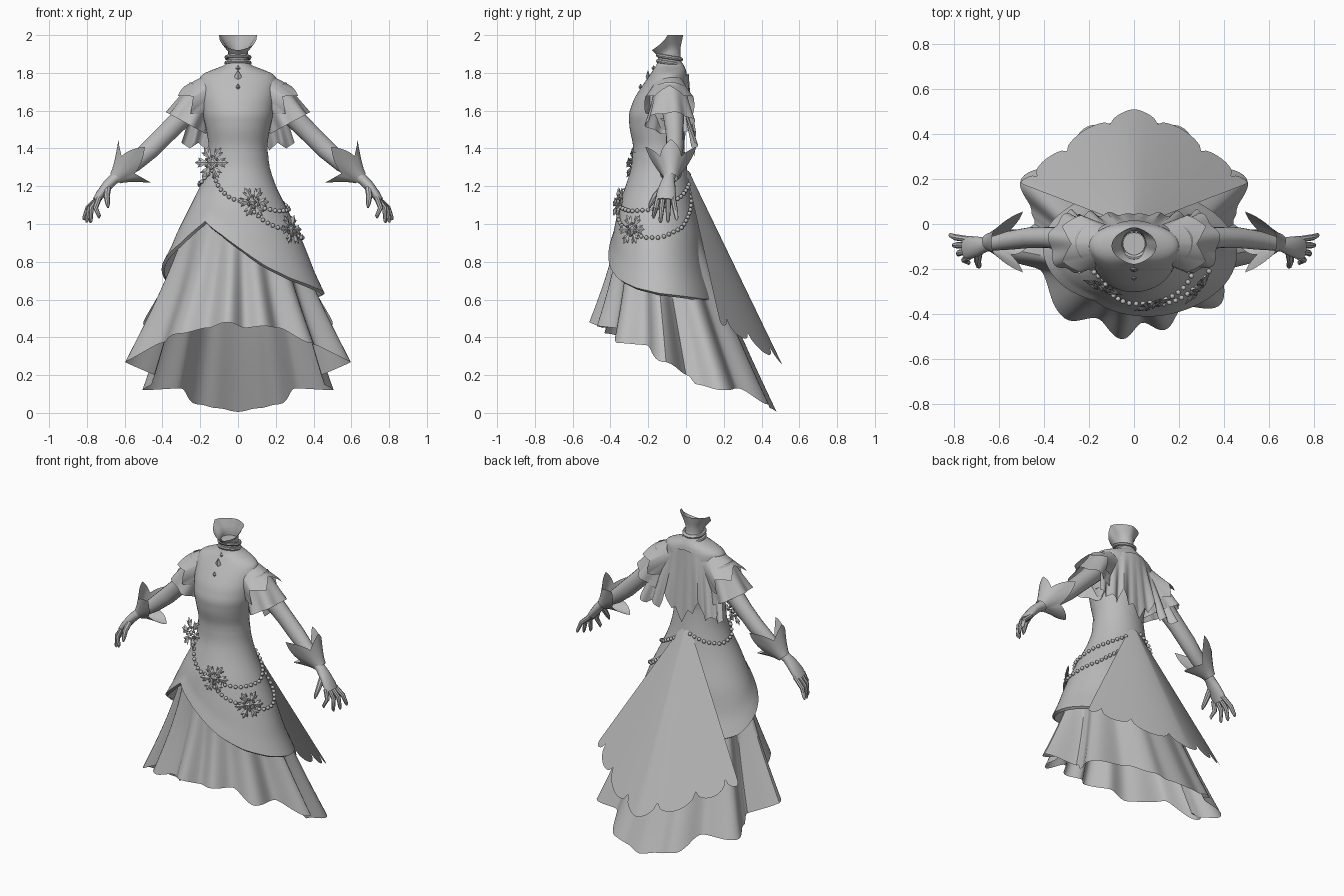
import bpy, bmesh, math
from mathutils import Vector, Matrix

if "Cube" in bpy.data.objects:
    bpy.data.objects.remove(bpy.data.objects["Cube"])

grey = bpy.data.materials.new("soft_grey")
grey.diffuse_color = (0.5, 0.5, 0.5, 1)
grey.use_nodes = True
grey.node_tree.nodes["Principled BSDF"].inputs["Base Color"].default_value = grey.diffuse_color
PI, sin, cos, rad = math.pi, math.sin, math.cos, math.radians

def finish(name, bm, mirror=False, fix=False):
    if fix:
        bmesh.ops.recalc_face_normals(bm, faces=bm.faces)
    me = bpy.data.meshes.new(name)
    bm.to_mesh(me)
    bm.free()
    me.materials.append(grey)
    me.shade_smooth()
    me.set_sharp_from_angle(angle=rad(40))
    ob = bpy.data.objects.new(name, me)
    bpy.context.collection.objects.link(ob)
    if mirror:
        ob.modifiers.new("mirror", 'MIRROR').use_mirror_merge = False

def grid(name, fn, nu, nv, wrap=True, mirror=False):
    """Surface from fn(u, v); u runs around, v runs down."""
    bm = bmesh.new()
    cols = nu if wrap else nu + 1
    vs = [[bm.verts.new(fn(i / nu, j / nv)) for j in range(nv + 1)] for i in range(cols)]
    for i in range(nu):
        a, b = vs[i], vs[(i + 1) % cols]
        for j in range(nv):
            bm.faces.new((a[j], a[j + 1], b[j + 1], b[j]))
    finish(name, bm, mirror)

def lerp(table, t, ease=False):
    """Interpolate rows (key, values...) with rising keys."""
    for p, q in zip(table, table[1:]):
        if t <= q[0]:
            f = max(0, (t - p[0]) / (q[0] - p[0]))
            f = (1 - cos(PI * f)) / 2 if ease else f
            return tuple(a + (b - a) * f for a, b in zip(p[1:], q[1:]))
    return table[-1][1:]

def soft(table, t, w):
    """Interpolation averaged over a window, for rounded profiles."""
    rows = [lerp(table, t + w * k / 4) for k in range(-4, 5)]
    return tuple(sum(c) / 9 for c in zip(*rows))

def add_tube(bm, rows, n=12):
    """Capped tube through rows (x, y, z, half width along y, half thickness)."""
    pts, rings = [Vector(r[:3]) for r in rows], []
    for k, p in enumerate(pts):
        d = (pts[min(k + 1, len(pts) - 1)] - pts[max(k - 1, 0)]).normalized()
        e1 = Vector((0, 1, 0))
        e1 = (e1 - d * e1.dot(d)).normalized()
        e2 = d.cross(e1)
        rings.append([bm.verts.new(p + e1 * rows[k][3] * cos(2 * PI * i / n)
                                   + e2 * rows[k][4] * sin(2 * PI * i / n)) for i in range(n)])
    for a, b in zip(rings, rings[1:]):
        for i in range(n):
            bm.faces.new((a[i], a[(i + 1) % n], b[(i + 1) % n], b[i]))
    bm.faces.new(rings[0])
    bm.faces.new(rings[-1])

def oval(row, phi, z):
    rx, yf, yb = row
    return Vector((rx * sin(phi), (yf + yb) / 2 - (yb - yf) / 2 * cos(phi), z))

# Bodice: z, half width, front y, back y
BODY = [(1.30, .16, -.28, 0), (1.42, .155, -.28, -.01), (1.5, .168, -.298, 0), (1.58, .186, -.304, .01),
        (1.66, .195, -.277, .015), (1.72, .203, -.24, .015), (1.77, .206, -.205, .01), (1.795, .185, -.187, .003),
        (1.815, .14, -.175, 0), (1.838, .075, -.158, -.01), (1.86, .055, -.15, -.025), (1.9, .05, -.145, -.03)]
grid("bodice", lambda u, v: oval(soft(BODY, 1.9 - .6 * v, .022 if v > .2 else .006), u * 2 * PI, 1.9 - .6 * v), 48, 60)

# Neck flaring into an open jaw rim that dips to a chin at the front
def neck(u, v):
    phi = u * 2 * PI
    dip = max(0, cos(phi)) ** .7
    low = oval((.05, -.145, -.03), phi, 1.88)
    mid = oval((.054, -.15, -.03), phi, 1.93 - .04 * dip)
    top = oval((.1 * abs(sin(phi)) ** .4, -.18, -.015), phi, 2 - .08 * dip)
    return top.lerp(mid, v * 2) if v < .5 else mid.lerp(low, v * 2 - 1)

grid("neck", neck, 32, 6)
bm = bmesh.new()
bmesh.ops.create_circle(bm, cap_ends=True, segments=24, radius=.05, matrix=Matrix.Translation((0, -.088, 1.9)))
finish("neck_cap", bm)

# Collar bands
def collar(u, v):
    r, z = .061 + .011 * cos(v * 2 * PI), 1.852 - .011 * sin(v * 2 * PI)
    return Vector((r * sin(u * 2 * PI), -.087 - r * cos(u * 2 * PI), z + .16 * r * cos(u * 2 * PI)))

grid("lower_collar_band", collar, 32, 8)
grid("upper_collar_band", lambda u, v: collar(u, v) + Vector((0, 0, .03)), 32, 8)

def add_gem(bm, m, x, y, sx, sy, sz):
    bmesh.ops.create_uvsphere(bm, u_segments=4, v_segments=2, radius=1,
                              matrix=m @ Matrix.Translation((x, y, 0)) @ Matrix.Diagonal((sx, sy, sz, 1)))

# Pendant of three diamonds
bm = bmesh.new()
for z, w, h in [(1.825, .013, .016), (1.78, .02, .036), (1.725, .012, .018)]:
    add_gem(bm, Matrix.Translation((0, lerp(BODY, z)[1] - .004, z)), 0, 0, w, .012, h)
finish("pendant", bm)

# Overskirt: fitted shape with a slanted hem rising to a peak
SKIRT = [(.6, .46, -.43, .15), (.8, .385, -.41, .10), (.95, .325, -.385, .08), (1.1, .25, -.355, .04),
         (1.2, .2, -.32, .02), (1.3, .166, -.288, .004), (1.38, .158, -.283, -.005)]
HEM = [(-180, .6), (-120, .69), (-90, .79), (-60, .89), (-35, 1.01), (-15, .94), (0, .875), (22, .77), (42, .705),
       (65, .66), (90, .63), (140, .6), (180, .6)]

def skirt_at(phi, z, out=0.0):
    return oval(soft(SKIRT, z, .03), phi, z) + Vector((sin(phi), -cos(phi), .35)).normalized() * out

def overskirt(u, v):
    deg = u * 360 - 180
    low = lerp(HEM, deg)[0]
    if v > .99:  # turned-in hem
        return skirt_at(rad(deg), low - .004, -.008)
    w = v * 20 / 19
    return skirt_at(rad(deg), 1.38 + (low - 1.38) * w, .01 * max(0, w - .85) / .15)

grid("overskirt", overskirt, 72, 20)

# Ruffled underskirt, short in front and long behind: angle, hem radius, hem height
BACK = [(79, .61, .27), (91, .44, .2), (97, .46, .15), (111, .54, .12), (132, .41, .13), (154, .48, .045),
        (166, .46, .025), (181, .48, .005)]
FRONT = [(-79, .61, .27), (-62, .46, .37), (-36, .52, .42), (-21, .45, .45), (-6, .515, .48), (5, .44, .45),
         (16, .49, .46), (30, .43, .45), (47, .525, .37), (62, .46, .36), (79, .61, .27)]

def underskirt(u, v):
    deg = u * 360 - 180
    phi = rad(deg)
    r, z = lerp(BACK, abs(deg), True) if abs(deg) > 79 else lerp(FRONT, deg, True)
    out = Vector((sin(phi), -cos(phi), 0))
    p = skirt_at(phi, 1.1, -.015).lerp(out * r + Vector((0, 0, z)), v)
    return p - out * .02 * sin(PI * v)

grid("underskirt", underskirt, 180, 14)

# Scalloped train fanning out from the back waist
def train(u, v):
    s = sin((u * 2 - 1) * PI / 2)
    bulge = abs(s) ** 1.5
    apex = Vector((.035 * s, .015 - .015 * abs(s), 1.28))
    end = Vector((.505 * s, .505 - .325 * bulge, .265 + .215 * bulge))
    return apex.lerp(end, v * (.94 + .07 * math.sqrt(abs(sin(u * 7 * PI)))))

grid("train", train, 84, 12, wrap=False)

# Arms and hands
bm = bmesh.new()
add_tube(bm, [(.13, -.08, 1.71, .06, .06), (.22, -.075, 1.645, .062, .062), (.3, -.065, 1.56, .054, .055),
              (.38, -.06, 1.48, .047, .052), (.46, -.06, 1.4, .046, .052), (.55, -.072, 1.32, .042, .045),
              (.62, -.085, 1.265, .033, .033), (.66, -.092, 1.235, .032, .028), (.69, -.098, 1.205, .042, .028),
              (.73, -.105, 1.155, .052, .024), (.75, -.108, 1.125, .048, .02)], 16)
for y0, y1, tx, tz in [(-.148, -.172, .735, 1.03), (-.122, -.135, .78, 1.005), (-.094, -.095, .8, 1.008),
                       (-.068, -.05, .815, 1.02)]:
    add_tube(bm, [(.735, y0, 1.14, .014, .015), (.5 * (.75 + tx) + .012, (y0 + y1) / 2, 1.085, .014, .014),
                  (tx, y1, tz + .012, .01, .01), (tx + .002, y1, tz, .004, .004)], 8)
add_tube(bm, [(.69, -.125, 1.19, .018, .018), (.695, -.165, 1.145, .016, .016), (.69, -.187, 1.105, .012, .012),
              (.688, -.195, 1.085, .004, .004)], 8)
finish("arms_and_hands", bm, mirror=True, fix=True)

def flare(base, axis, u, along, radius, wide=1.0):
    """Point on a ring around an axis lying in the x-z plane."""
    a = Vector((axis[0], 0, axis[1])).normalized()
    ring = Vector((-a.z, 0, a.x)) * cos(u * 2 * PI) + Vector((0, wide, 0)) * sin(u * 2 * PI)
    return Vector(base) + a * along + ring * radius

def zigzag(x):
    return abs(2 * (x % 1) - 1)

# Four-pointed cuffs opening toward the elbow: turn, length, radius
TIPS = [(0, .115, .155), (.125, .09, .08), (.25, .23, .135), (.375, .11, .08), (.5, .165, .13), (.625, .11, .08),
        (.75, .23, .135), (.875, .09, .08), (1, .115, .155)]

def cuff(u, v):
    length, r = lerp(TIPS, u)
    return flare((.65, -.08, 1.24), (-.68, .73), u, v * length, .036 + v ** 1.2 * (r - .036))

grid("cuffs", cuff, 48, 6, mirror=True)

# Short flared sleeves
def sleeve(u, v):
    r = .085 + .03 * v ** 1.3 + .01 * v * sin(u * 2 * PI * 6)
    return flare((.18, -.085, 1.71), (.48, -.88), u, .2 * v, r, 1 + .1 * v)

grid("sleeves", sleeve, 80, 8, mirror=True)

# Pointed shoulder caps over the sleeves
def cap(u, v):
    k = zigzag(u * 5 + .5)
    return flare((.122, -.088, 1.722), (.8, -.6), u, v * (.12 + .065 * k), .084 + .018 * v, 1 + .3 * v)

grid("shoulder_caps", cap, 80, 6, mirror=True)

# Back drape: smooth pointed centre with hanging ruffles beside it
DRAPE = [(0, 1.34), (.15, 1.43), (.25, 1.41), (.4, 1.5), (.55, 1.39), (.7, 1.43), (.85, 1.4), (1, 1.43)]

def drape(u, v):
    top = 1.8 - .03 * u
    z = top + (lerp(DRAPE, u)[0] - top) * v
    y = (.014 - .085 * u * u) * (1 - v) + .045 * v + .022 * v * u * sin(u * 7 * PI)
    return Vector((u * (.19 + .11 * v), y, z))

grid("back_drape", drape, 40, 10, wrap=False, mirror=True)

# Snowflake ornaments
for k, (deg, z, size, out, turn) in enumerate([(-42, 1.31, .094, .045, .5), (18, 1.11, .088, .02, 1),
                                               (57, .965, .088, .02, .9)]):
    bm = bmesh.new()
    n = Vector((sin(rad(deg * turn)), -cos(rad(deg * turn)), .2)).normalized()
    right = Vector((0, 0, 1)).cross(n).normalized()
    m = Matrix((right, n.cross(right), n)).transposed().to_4x4()
    m = Matrix.Translation(skirt_at(rad(deg), z, out)) @ m @ Matrix.Scale(size, 4)
    add_gem(bm, m, 0, 0, .24, .24, .15)
    for i in range(6):
        arm = m @ Matrix.Rotation(i * PI / 3, 4, 'Z')
        add_gem(bm, arm, .62, 0, .4, .24, .1)
        for s in (1, -1):
            barb = arm @ Matrix.Translation((.5, 0, 0)) @ Matrix.Rotation(s * PI / 4.5, 4, 'Z')
            add_gem(bm, barb, .2, 0, .24, .12, .08)
        between = arm @ Matrix.Rotation(PI / 6, 4, 'Z') @ Matrix.Translation((.36, 0, .03))
        bmesh.ops.create_icosphere(bm, subdivisions=1, radius=.1, matrix=between)
    finish("snowflake_%d" % (k + 1), bm)

# Bead strands draped over the skirt: (angle, height) waypoints
STRANDS = [[(-42, 1.25), (-25, 1.18), (-8, 1.13), (18, 1.11)], [(18, 1.06), (28, 1.01), (40, .98), (57, .965)],
           [(18, 1.09), (50, 1.065), (90, 1.075), (130, 1.14), (165, 1.22)],
           [(57, .95), (75, .925), (95, .925), (125, .98), (150, 1.08), (170, 1.19)],
           [(-168, 1.26), (-140, 1.22), (-110, 1.2), (-75, 1.22), (-42, 1.3)]]
bm = bmesh.new()
for path in STRANDS:
    last = Vector()
    for i in range(401):
        deg = path[0][0] + (path[-1][0] - path[0][0]) * i / 400
        p = skirt_at(rad(deg), lerp(path, deg)[0], .008)
        if (p - last).length > .031:
            bmesh.ops.create_icosphere(bm, subdivisions=2, radius=.0115, matrix=Matrix.Translation(p))
            last = p
finish("bead_strands", bm)
